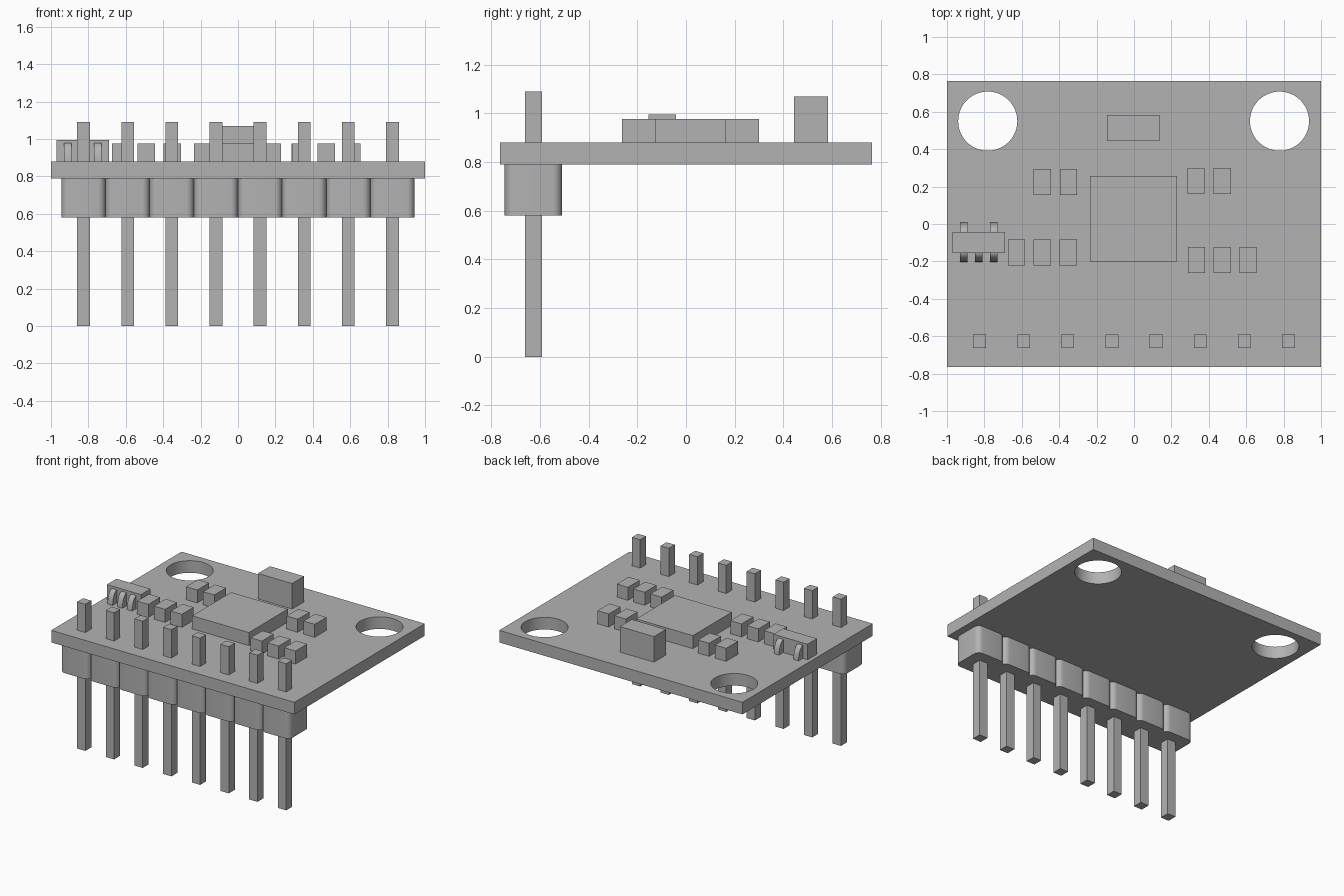
import bpy, bmesh
from math import sin, cos, pi, radians

cube = bpy.data.objects.get("Cube")
if cube:
    bpy.data.objects.remove(cube, do_unlink=True)

GREY = (0.45, 0.45, 0.45, 1)
grey = bpy.data.materials.new("plain grey")
grey.use_nodes = True
grey.diffuse_color = GREY
grey.node_tree.nodes["Principled BSDF"].inputs["Base Color"].default_value = GREY

BOARD_BOTTOM, BOARD_TOP = 0.79, 0.88
PIN_Y, PITCH, PINS = -0.627, 0.236, 8


def finish(name, bm, smooth=False):
    bmesh.ops.recalc_face_normals(bm, faces=bm.faces)
    mesh = bpy.data.meshes.new(name)
    bm.to_mesh(mesh)
    bm.free()
    mesh.materials.append(grey)
    obj = bpy.data.objects.new(name, mesh)
    bpy.context.collection.objects.link(obj)
    if smooth:
        bpy.ops.object.select_all(action='DESELECT')
        obj.select_set(True)
        bpy.context.view_layer.objects.active = obj
        bpy.ops.object.shade_smooth_by_angle(angle=radians(35))
    return obj


def box(name, x, y, w, d, z0, z1):
    bm = bmesh.new()
    bmesh.ops.create_cube(bm, size=1)
    for v in bm.verts:
        v.co = (x + v.co.x * w, y + v.co.y * d, (z0 + z1) / 2 + v.co.z * (z1 - z0))
    return finish(name, bm)


def prism(name, loops, offset, smooth=True):
    """Fill closed outlines (later ones become holes) and extrude by offset."""
    bm = bmesh.new()
    edges = []
    for loop in loops:
        verts = [bm.verts.new(p) for p in loop]
        edges += [bm.edges.new((verts[i - 1], verts[i])) for i in range(len(verts))]
    bmesh.ops.triangle_fill(bm, use_beauty=True, use_dissolve=False, edges=edges)
    ext = bmesh.ops.extrude_face_region(bm, geom=bm.faces[:], use_keep_orig=True)
    moved = [g for g in ext["geom"] if isinstance(g, bmesh.types.BMVert)]
    bmesh.ops.translate(bm, verts=moved, vec=offset)
    return finish(name, bm, smooth)


# Circuit board with two mounting holes
def circle(cx, cy, r, n=64):
    return [(cx + r * cos(2 * pi * i / n), cy + r * sin(2 * pi * i / n), BOARD_BOTTOM)
            for i in range(n)]


rim = [(x, y, BOARD_BOTTOM) for x, y in
       ((-1, -0.765), (1, -0.765), (1, 0.765), (-1, 0.765))]
prism("circuit_board", [rim, circle(-0.782, 0.55, 0.158), circle(0.778, 0.55, 0.158)],
      (0, 0, BOARD_TOP - BOARD_BOTTOM))

# Pin header housing: a row of round-cornered cells
half_depth, fillet, z_low = 0.118, 0.04, 0.58
front = []
for k in range(PINS):
    left = (k - PINS / 2) * PITCH
    for cx, start in ((left + fillet, pi), (left + PITCH - fillet, 1.5 * pi)):
        for i in range(7):
            a = start + i * pi / 12
            p = (cx + fillet * cos(a), -half_depth + fillet + fillet * sin(a))
            if not front or abs(p[0] - front[-1][0]) > 1e-5:
                front.append(p)
outline = front + [(-x, -y) for x, y in front]
prism("header_housing", [[(x, y + PIN_Y, z_low) for x, y in outline]],
      (0, 0, BOARD_BOTTOM - z_low))

# Header pins
for k in range(PINS):
    box(f"header_pin_{k + 1}", (k - (PINS - 1) / 2) * PITCH, PIN_Y, 0.068, 0.07, 0, 1.09)

# Main chip and tall capacitor
box("main_chip", -0.003, 0.028, 0.466, 0.458, BOARD_TOP, 0.977)
box("tall_capacitor", -0.005, 0.513, 0.28, 0.14, BOARD_TOP, 1.07)

# Small passive components in rows
rows = {0.225: (-0.49, -0.35), 0.23: (0.332, 0.472),
        -0.153: (-0.628, -0.49, -0.352), -0.193: (0.334, 0.472, 0.61)}
for y, xs in rows.items():
    for x in xs:
        box("small_component", x, y, 0.092, 0.138, BOARD_TOP, 0.977)

# Regulator with curved leads, three in front and two behind
box("regulator_body", -0.83, -0.098, 0.28, 0.112, BOARD_TOP, 0.995)
for side, edge, reach, xs in ((-1, -0.15, 0.052, (-0.91, -0.83, -0.75)),
                              (1, -0.046, 0.054, (-0.91, -0.75))):
    for x in xs:
        arc = [(x - 0.021, edge + side * reach * cos(i * pi / 16),
                BOARD_TOP + 0.098 * sin(i * pi / 16)) for i in range(9)]
        prism("regulator_lead", [arc + [(x - 0.021, edge, BOARD_TOP)]], (0.042, 0, 0))
